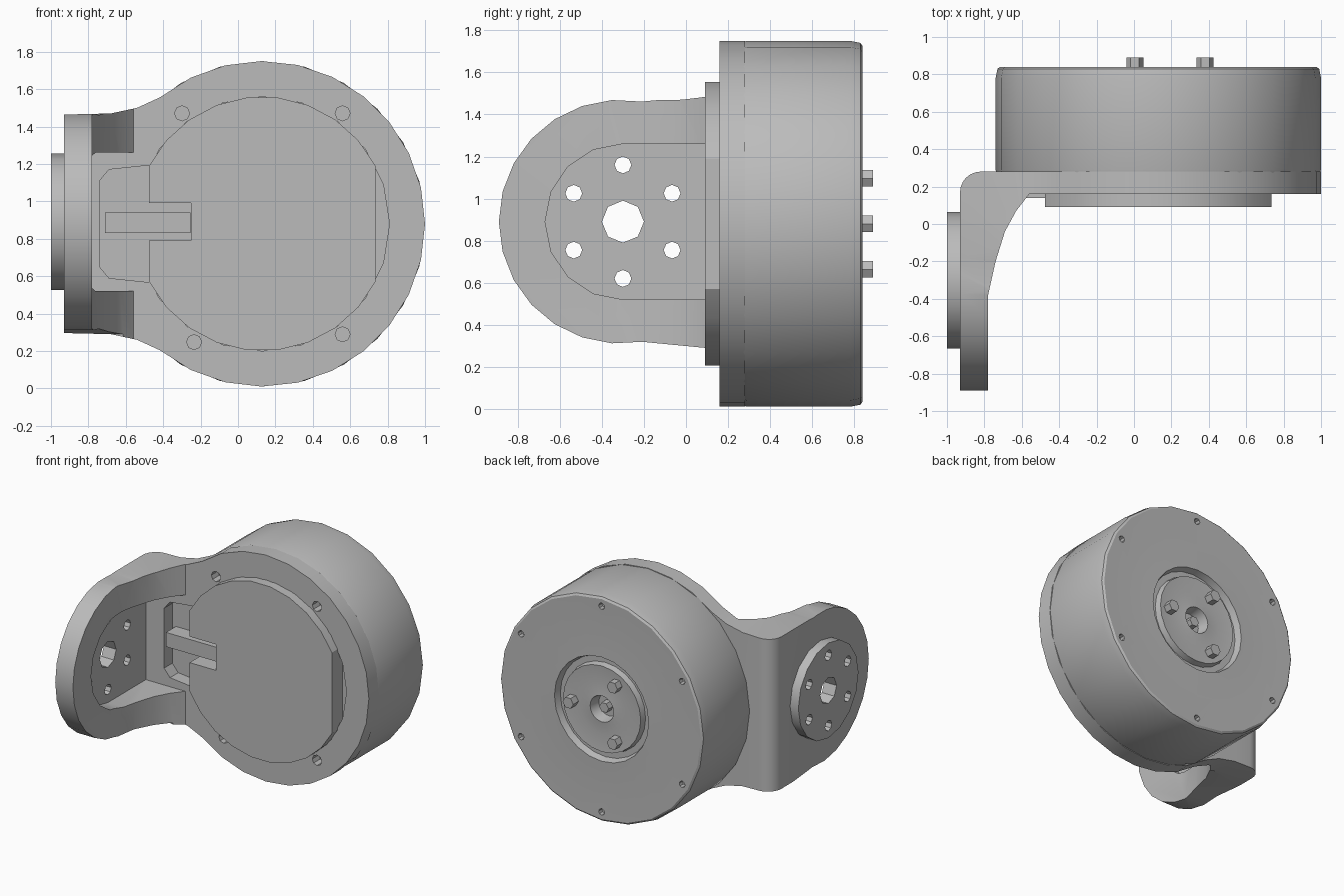
import bpy, bmesh, math
from math import sin, cos, pi, radians

cube = bpy.data.objects.get("Cube")
if cube:
    bpy.data.objects.remove(cube)

grey = bpy.data.materials.new("matte grey")
grey.use_nodes = True
colour = (0.5, 0.5, 0.5, 1)
grey.diffuse_color = colour
grey.node_tree.nodes["Principled BSDF"].inputs["Base Color"].default_value = colour

CX, CZ = 0.13, 0.88      # drum centre (x, z)
PY, PZ = -0.3, 0.89      # side plate centre (y, z)


def make(name, bm):
    bmesh.ops.recalc_face_normals(bm, faces=bm.faces)
    me = bpy.data.meshes.new(name)
    bm.to_mesh(me)
    bm.free()
    ob = bpy.data.objects.new(name, me)
    me.materials.append(grey)
    bpy.context.collection.objects.link(ob)
    return ob


def prism(name, pts, axis, lo, hi):
    """Extrude a 2D outline along an axis; outline uses the other two axes."""
    place = {"x": lambda a, b, h: (h, a, b),
             "y": lambda a, b, h: (a, h, b),
             "z": lambda a, b, h: (a, b, h)}[axis]
    bm = bmesh.new()
    ends = [[bm.verts.new(place(a, b, h)) for a, b in pts] for h in (lo, hi)]
    n = len(pts)
    for ring in ends:
        bm.faces.new(ring)
    for i in range(n):
        j = (i + 1) % n
        bm.faces.new((ends[0][i], ends[0][j], ends[1][j], ends[1][i]))
    return make(name, bm)


def arc(a, b, r, start=0, stop=360, n=24):
    full = stop - start == 360
    steps = n if full else n + 1
    return [(a + r * cos(t), b + r * sin(t)) for t in
            (radians(start + (stop - start) * i / n) for i in range(steps))]


def rect(a0, a1, b0, b1):
    return [(a0, b0), (a1, b0), (a1, b1), (a0, b1)]


def boolean(ob, tools, op="DIFFERENCE"):
    for tool in tools:
        mod = ob.modifiers.new("cut", "BOOLEAN")
        mod.operation, mod.object, mod.solver = op, tool, "EXACT"
        bpy.context.view_layer.objects.active = ob
        bpy.ops.object.modifier_apply(modifier=mod.name)
        bpy.data.objects.remove(tool)


def ring_holes(axis, a, b, r, size, angles, lo, hi):
    return [prism("hole", arc(a + r * cos(radians(t)), b + r * sin(radians(t)), size, n=8),
                  axis, lo, hi) for t in angles]


def smooth(ob, angle=32):
    bpy.ops.object.select_all(action="DESELECT")
    ob.select_set(True)
    bpy.context.view_layer.objects.active = ob
    bpy.ops.object.shade_smooth_by_angle(angle=radians(angle))


# Bracket: bent profile trimmed by its front and side outlines
bend = arc(-0.82, 0.17, 0.11, 90, 180, 6)
inner = [(-0.78, -0.38), (-0.74, -0.2), (-0.69, -0.04), (-0.63, 0.07), (-0.56, 0.16)]
profile = [(1.1, 0.28)] + bend + [(-0.93, -0.89), (-0.78, -0.89)] + inner + [(1.1, 0.16)]
bracket = prism("bracket", profile, "z", -0.1, 1.9)

neck = [(-0.54, 1.5), (-0.68, 1.47), (-1.1, 1.46)]
front_outline = (arc(CX, CZ, 0.87, -129, 129, 20) + neck
                 + [(x, 2 * CZ - z) for x, z in reversed(neck)])
side_outline = (arc(-0.31, PZ, 0.58, 80, 280, 14)
                + [(0.09, 0.29), (0.1, -0.2), (0.4, -0.2), (0.4, 2), (0.1, 2), (0.09, 1.49)])
boolean(bracket, [prism("front_trim", front_outline, "y", -1, 0.4),
                  prism("side_trim", side_outline, "x", -1.2, 1.2)], "INTERSECT")

# Side plate recess, cable channel, cover seat, cable pocket and screw holes
pocket = [(-0.74, 0.65), (-0.69, 0.59), (-0.5, 0.57), (-0.2, 0.57),
          (-0.2, 1.19), (-0.5, 1.19), (-0.69, 1.17), (-0.74, 1.11)]
plate_holes = range(30, 390, 60)
boolean(bracket, [
    prism("recess", arc(PY, PZ, 0.37, n=16), "x", -0.895, -0.5),
    prism("channel", rect(PY, 0.16, 0.52, 1.26), "x", -0.895, -0.5),
    prism("seat", arc(CX, CZ, 0.68, n=20), "y", 0.05, 0.22),
    prism("pocket", pocket, "y", 0.05, 0.26),
    prism("bore", arc(PY, PZ, 0.1, n=8), "x", -1.2, -0.8)]
    + ring_holes("x", PY, PZ, 0.27, 0.04, plate_holes, -1.2, -0.8)
    + ring_holes("y", CX, CZ, 0.73, 0.04, (54, 126, 240, 306), 0, 0.24))
smooth(bracket)

# Round boss on the outside of the side plate
boss = prism("side_boss", arc(PY, PZ, 0.365, n=16), "x", -1, -0.915)
boolean(boss, [prism("bore", arc(PY, PZ, 0.1, n=8), "x", -1.2, -0.8)]
        + ring_holes("x", PY, PZ, 0.27, 0.04, plate_holes, -1.2, -0.8))
smooth(boss)

# Front cover: disc with two flat sides and a cable notch
half = math.degrees(math.asin(0.31 / 0.68))
cover_outline = arc(CX, CZ, 0.68, half, 180 - half, 9) + arc(CX, CZ, 0.68, 180 + half, 360 - half, 9)
cover = prism("front_cover", cover_outline, "y", 0.09, 0.24)
boolean(cover, [prism("notch", rect(-0.6, -0.25, 0.79, 0.99), "y", 0, 0.3)])
smooth(cover, 20)

# Cable tab lying in the pocket
tab = prism("cable_tab", rect(-0.71, -0.255, 0.83, 0.94), "y", 0.14, 0.27)

# Drum: turned profile of (radius, y) with a ring groove and a dished hub
turned = [(0, 0.265), (0.862, 0.265), (0.87, 0.29), (0.87, 0.78), (0.86, 0.83), (0.845, 0.84),
          (0.6, 0.835), (0.40, 0.84), (0.385, 0.79), (0.34, 0.79), (0.33, 0.835),
          (0.2, 0.825), (0.1, 0.835), (0.085, 0.75), (0, 0.75)]
bm = bmesh.new()
verts = [bm.verts.new((CX + r, y, CZ)) for r, y in turned]
edges = [bm.edges.new(pair) for pair in zip(verts, verts[1:])]
bmesh.ops.spin(bm, geom=verts + edges, cent=(CX, 0, CZ), axis=(0, 1, 0),
               angle=2 * pi, steps=24, use_duplicate=False)
bmesh.ops.remove_doubles(bm, verts=bm.verts, dist=0.0005)
drum = make("drum", bm)
boolean(drum, ring_holes("y", CX, CZ, 0.79, 0.025, range(30, 390, 60), 0.8, 1))
smooth(drum)

# Three drive pegs on the hub
for i, t in enumerate((0, 120, 240)):
    x, z = CX + 0.25 * cos(radians(t)), CZ + 0.25 * sin(radians(t))
    prism(f"drive_peg_{i + 1}", arc(x, z, 0.045, n=6), "y", 0.8, 0.89)

# Small shaft end inside the hub bore
prism("shaft_end", arc(CX, CZ, 0.04, n=6), "y", 0.74, 0.81)
